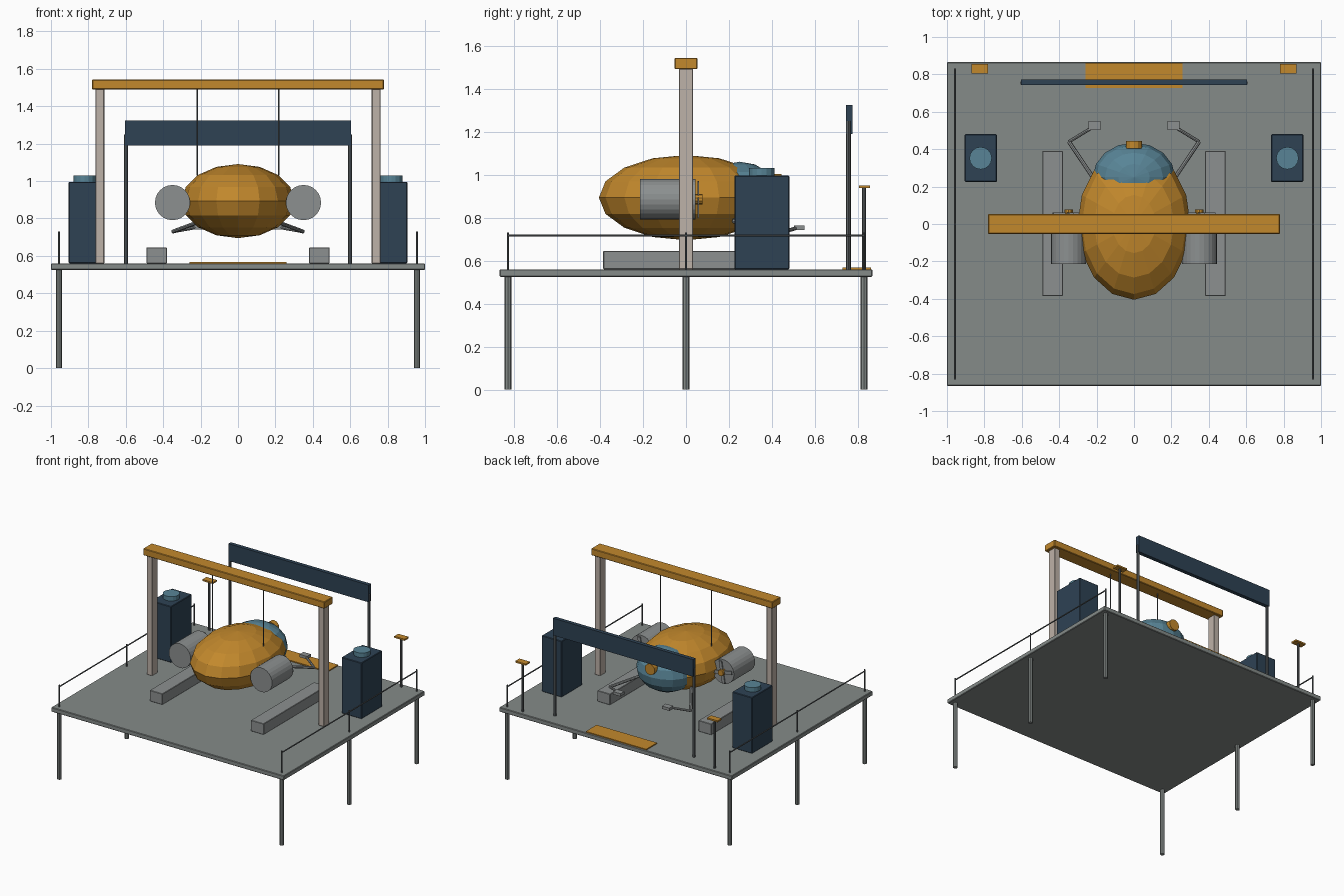
import bpy, bmesh, math
from mathutils import Vector, Matrix

if "Cube" in bpy.data.objects:
    bpy.data.objects.remove(bpy.data.objects["Cube"])


def mat(name, rgb):
    m = bpy.data.materials.new(name)
    lin = [((c / 255 + 0.055) / 1.055) ** 2.4 for c in rgb]
    m.diffuse_color = (*lin, 1)
    m.use_nodes = True
    m.node_tree.nodes["Principled BSDF"].inputs["Base Color"].default_value = m.diffuse_color
    return m


OCHRE = mat("ochre", (194, 136, 44))
NAVY = mat("navy", (46, 66, 84))
TEAL = mat("teal", (88, 132, 150))
DECK = mat("deck_grey", (133, 139, 137))
GREY = mat("light_grey", (140, 144, 144))
STONE = mat("warm_stone", (190, 178, 168))
STEEL = mat("dark_steel", (92, 97, 99))


def finish(name, bm, material):
    me = bpy.data.meshes.new(name)
    bm.to_mesh(me)
    bm.free()
    me.materials.append(material)
    ob = bpy.data.objects.new(name, me)
    bpy.context.collection.objects.link(ob)
    return ob


def box(name, x, y, z, material, bevel=0.0):
    """Box from (min, max) pairs on each axis."""
    bm = bmesh.new()
    bmesh.ops.create_cube(bm, size=1)
    for v in bm.verts:
        v.co = [(a + b) / 2 + c * (b - a) for (a, b), c in zip((x, y, z), v.co)]
    ob = finish(name, bm, material)
    if bevel:
        mod = ob.modifiers.new("bevel", 'BEVEL')
        mod.width = bevel
        mod.segments = 1
    return ob


def rod(name, a, b, r, material, sides=8):
    """Cylinder between two points."""
    a, b = Vector(a), Vector(b)
    d = b - a
    bm = bmesh.new()
    m = Matrix.Translation((a + b) / 2) @ d.to_track_quat('Z', 'Y').to_matrix().to_4x4()
    bmesh.ops.create_cone(bm, cap_ends=True, segments=sides, radius1=r, radius2=r,
                          depth=d.length, matrix=m)
    return finish(name, bm, material)


def ellipsoid(name, centre, radii, material, seg=16, rings=8):
    bm = bmesh.new()
    m = Matrix.Translation(centre) @ Matrix.Diagonal((*radii, 1))
    bmesh.ops.create_uvsphere(bm, u_segments=seg, v_segments=rings, radius=1, matrix=m)
    return finish(name, bm, material)


def span(c, h):
    return (c - h, c + h)


T = 0.56  # deck top

# Platform and landing mat
box("deck", (-1, 1), (-0.866, 0.866), (0.525, T), DECK, 0.004)
box("entry_mat", (-0.26, 0.26), (0.727, 0.86), (T, 0.568), OCHRE)

# Submersible hull, rear window dome and lamp
ellipsoid("hull", (0, 0, 0.893), (0.302, 0.405, 0.198), OCHRE)
ellipsoid("window_dome", (0, 0.25, 0.895), (0.22, 0.185, 0.165), TEAL)
rod("dome_lamp", (0, 0.405, 0.96), (0, 0.445, 0.96), 0.043, OCHRE, 12)

# Gantry crossbeam and rear board
box("gantry_beam", (-0.78, 0.78), (-0.053, 0.053), (1.49, 1.543), OCHRE, 0.004)
box("rear_board", (-0.603, 0.603), (0.743, 0.773), (1.19, 1.323), NAVY)

for s, side in ((-1, "left"), (1, "right")):
    # Platform legs and railing
    for y in (-0.828, 0, 0.828):
        rod(f"leg_{side}", (s * 0.957, y, 0), (s * 0.957, y, 0.527), 0.016, DECK)
        rod(f"rail_post_{side}", (s * 0.957, y, T), (s * 0.957, y, 0.73), 0.005, STEEL, 6)
    rod(f"rail_{side}", (s * 0.957, -0.83, 0.717), (s * 0.957, 0.83, 0.717), 0.005, STEEL, 6)

    # Gantry column and hoist cable
    box(f"gantry_column_{side}", span(s * 0.738, 0.023), span(0, 0.033), (T, 1.492), STONE, 0.003)
    rod(f"hoist_cable_{side}", (s * 0.218, 0, 1.03), (s * 0.218, 0, 1.492), 0.004, STEEL, 6)

    # Cradle rail
    box(f"cradle_{side}", span(s * 0.435, 0.055), (-0.385, 0.39), (T, 0.645), GREY, 0.003)

    # Thruster with hub and four blades
    c = (s * 0.35, 0.885)
    rod(f"thruster_{side}", (c[0], -0.215, c[1]), (c[0], 0.045, c[1]), 0.094, GREY, 24)
    rod(f"thruster_hub_{side}", (c[0], 0.04, c[1]), (c[0], 0.077, c[1]), 0.024, OCHRE, 10)
    for i in range(2):
        blade = box(f"thruster_blade_{side}", (-0.085, 0.085), (-0.004, 0.004),
                    (-0.012, 0.012), GREY)
        blade.location = (c[0], 0.057, c[1])
        blade.rotation_euler = (0, math.radians(10 + 90 * i), 0)

    # Jointed arm with gripper block
    shoulder, elbow, wrist = [Vector((s * x, y, z)) for x, y, z in
                              ((0.2, 0.22, 0.785), (0.348, 0.44, 0.73), (0.225, 0.515, 0.752))]
    rod(f"upper_arm_{side}", shoulder, elbow, 0.011, GREY)
    rod(f"forearm_{side}", elbow, wrist, 0.009, GREY)
    box(f"gripper_{side}", span(s * 0.21, 0.032), (0.503, 0.55), (0.742, 0.764), GREY)

    # Equipment cabinet with round vent
    box(f"cabinet_{side}", span(s * 0.819, 0.086), (0.225, 0.48), (T, 0.996), NAVY, 0.004)
    rod(f"cabinet_vent_{side}", (s * 0.82, 0.352, 0.99), (s * 0.82, 0.352, 1.03), 0.06, TEAL, 16)

    # Board post
    rod(f"board_post_{side}", (s * 0.598, 0.755, T), (s * 0.598, 0.755, 1.25), 0.011, STEEL)

    # Lamp post with flat head
    rod(f"lamp_post_{side}", (s * 0.825, 0.828, T), (s * 0.825, 0.828, 0.942), 0.009, STEEL)
    box(f"lamp_head_{side}", span(s * 0.825, 0.045), span(0.83, 0.025), (0.938, 0.95), OCHRE)
